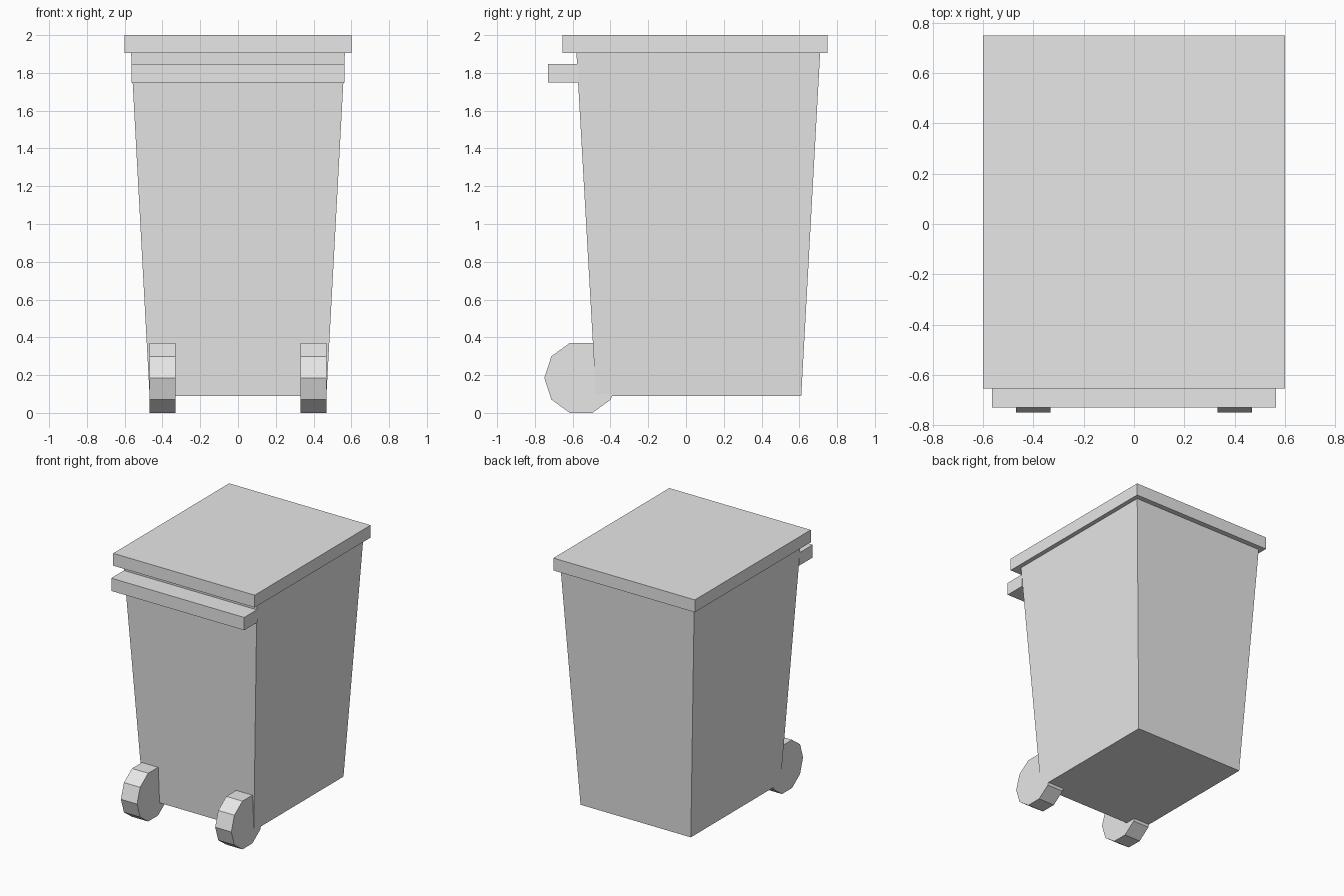
import bpy, bmesh, math
from mathutils import Matrix

if "Cube" in bpy.data.objects:
    bpy.data.objects.remove(bpy.data.objects["Cube"])

grey = bpy.data.materials.new("light grey")
grey.diffuse_color = (0.8, 0.8, 0.8, 1)
grey.use_nodes = True
grey.node_tree.nodes["Principled BSDF"].inputs["Base Color"].default_value = grey.diffuse_color


def finish(name, bm):
    bmesh.ops.recalc_face_normals(bm, faces=bm.faces)
    mesh = bpy.data.meshes.new(name)
    bm.to_mesh(mesh)
    bm.free()
    mesh.materials.append(grey)
    obj = bpy.data.objects.new(name, mesh)
    bpy.context.collection.objects.link(obj)
    return obj


def tapered_box(name, z0, z1, bottom, top=None):
    """Box between two heights; each end is (half width, y min, y max)."""
    bm = bmesh.new()
    bmesh.ops.create_cube(bm, size=2)
    for v in bm.verts:
        hx, y0, y1 = (top or bottom) if v.co.z > 0 else bottom
        v.co = (v.co.x * hx, y1 if v.co.y > 0 else y0, z1 if v.co.z > 0 else z0)
    return finish(name, bm)


# Bin body, lid and rear handle bar
tapered_box("body", 0.09, 1.905, (0.468, -0.477, 0.61), (0.566, -0.58, 0.71))
tapered_box("lid", 1.905, 2.0, (0.60, -0.655, 0.75))
tapered_box("handle", 1.75, 1.848, (0.564, -0.73, -0.572))

# Ten-sided wheels
for side, x in (("left", -0.4), ("right", 0.4)):
    bm = bmesh.new()
    bmesh.ops.create_cone(bm, cap_ends=True, segments=10, radius1=0.1945,
                          radius2=0.1945, depth=0.137)
    # Axle along x, with a corner pointing straight forward
    angles = [math.atan2(v.co.y, v.co.x) for v in bm.verts]
    turn = Matrix.Rotation(-angles[0], 4, 'Z')
    axle = Matrix(((0, 0, 1, 0), (1, 0, 0, 0), (0, 1, 0, 0), (0, 0, 0, 1)))
    bm.transform(Matrix.Translation((x, -0.5555, 0.185)) @ axle @ turn)
    finish(side + "_wheel", bm)
